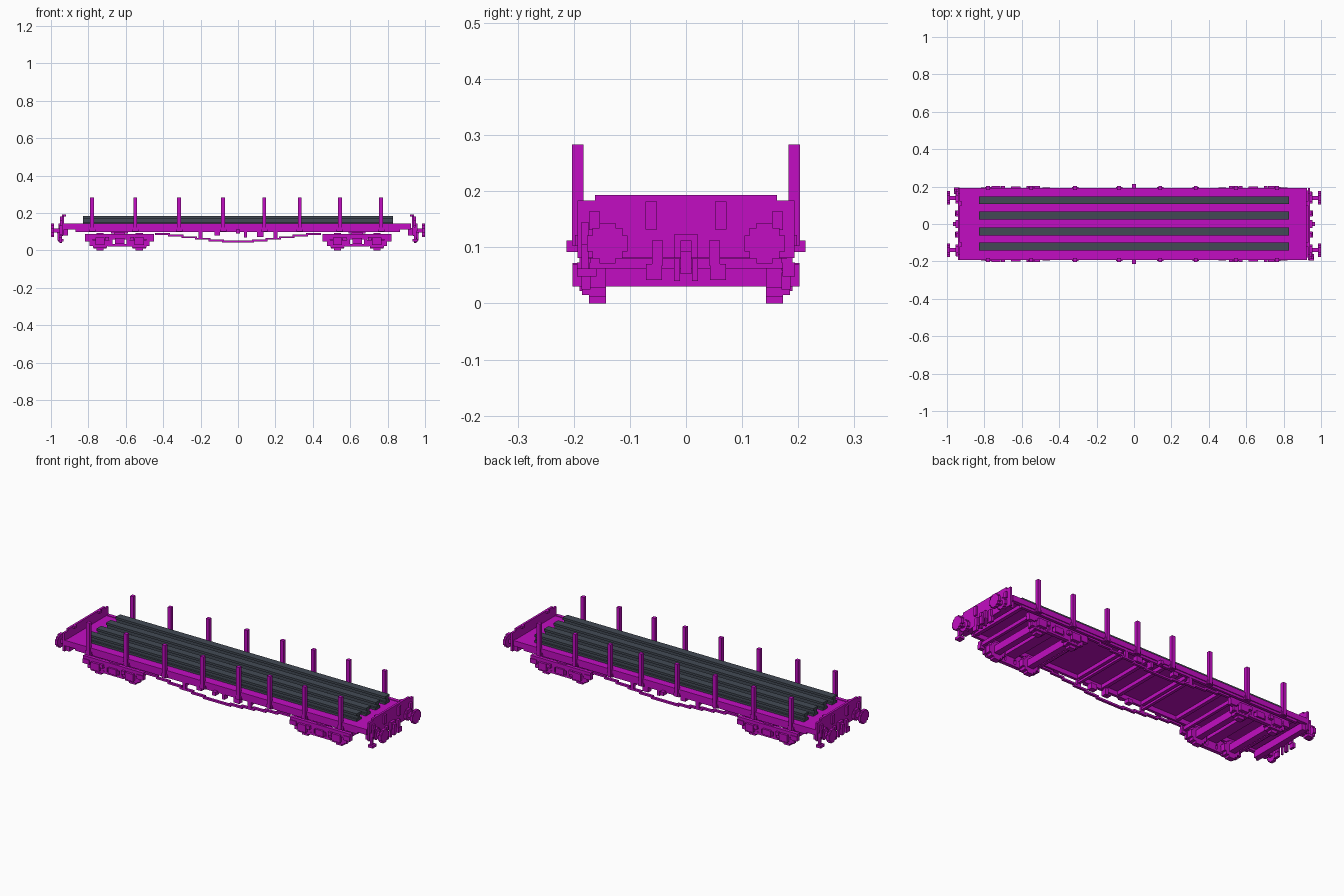
import bpy
import bmesh
from mathutils import Matrix, Vector

default_cube = bpy.data.objects.get("Cube")
if default_cube:
    bpy.data.objects.remove(default_cube, do_unlink=True)


def make_material(name, colour):
    material = bpy.data.materials.new(name)
    material.use_nodes = True
    material.diffuse_color = colour
    shader = material.node_tree.nodes["Principled BSDF"]
    shader.inputs["Base Color"].default_value = colour
    shader.inputs["Roughness"].default_value = 0.8
    return material


magenta = make_material("magenta paint", (0.54, 0.004, 0.54, 1))
slate = make_material("dark slate steel", (0.055, 0.068, 0.09, 1))


def box(centre, size):
    """A block described by its centre and full size."""
    return Vector(centre), Vector(size)


def span(x, y, z):
    """A block described by its low and high value on each axis."""
    low, high = Vector((x[0], y[0], z[0])), Vector((x[1], y[1], z[1]))
    return (low + high) / 2, high - low


def stepped_disc(centre, radius, thickness, axis):
    """A blocky disc made of three overlapping plates."""
    blocks = []
    for wide, tall in ((1.0, 0.4), (0.75, 0.75), (0.4, 1.0)):
        across, up = 2 * radius * wide, 2 * radius * tall
        size = (across, thickness, up) if axis == "y" else (thickness, across, up)
        blocks.append(box(centre, size))
    return blocks


def mirrored(blocks, axis=1):
    """The blocks together with their reflection."""
    result = list(blocks)
    for centre, size in blocks:
        other = centre.copy()
        other[axis] = -other[axis]
        result.append((other, size))
    return result


def turned(blocks):
    """The blocks together with a copy turned half round."""
    return blocks + [(Vector((-c.x, -c.y, c.z)), s) for c, s in blocks]


def build(name, blocks, material=magenta):
    mesh = bpy.data.meshes.new(name)
    bm = bmesh.new()
    for centre, size in blocks:
        place = Matrix.Translation(centre) @ Matrix.Diagonal(size).to_4x4()
        bmesh.ops.create_cube(bm, size=1, matrix=place)
    bm.to_mesh(mesh)
    bm.free()
    mesh.materials.append(material)
    part = bpy.data.objects.new(name, mesh)
    bpy.context.collection.objects.link(part)
    return part


# Deck, side sills and ribs below the floor
build("deck", [span((-0.935, 0.925), (-0.185, 0.185), (0.125, 0.14))])
build("side_sills", mirrored([
    span((-0.935, 0.925), (0.173, 0.193), (0.113, 0.143)),
    span((-0.87, 0.865), (0.173, 0.188), (0.1, 0.115)),
]))
ribs = [box((x, 0, 0.115), (0.02, 0.35, 0.02))
        for x in (-0.85, -0.42, -0.2, -0.05, 0.05, 0.2, 0.42, 0.85)]
build("cross_ribs", ribs)

# Side stakes with their sockets
stakes, sockets = [], []
for x in (-0.78, -0.55, -0.315, -0.08, 0.14, 0.33, 0.545, 0.765):
    stakes.append(box((x, 0.193, 0.193), (0.02, 0.02, 0.18)))
    sockets.append(box((x, 0.19, 0.112), (0.035, 0.016, 0.02)))
build("stakes", mirrored(stakes))
build("stake_sockets", mirrored(sockets))

# Load of four long steel beams with a narrow web
beams = []
for y in (-0.12, -0.04, 0.045, 0.127):
    for z in (0.147, 0.178):
        beams.append(box((0, y, z), (1.655, 0.041, 0.012)))
    beams.append(box((0, y, 0.163), (1.655, 0.02, 0.03)))
build("steel_beams", beams, slate)

# End walls, posts, headstocks, buffers and couplings
walls, buffers, couplings = [], [], []
for side in (-1, 1):
    face = 0.935 * side
    walls += [
        box((face, 0, 0.137), (0.012, 0.324, 0.113)),
        box((face, 0, 0.132), (0.012, 0.386, 0.102)),
        box((face - 0.012 * side, 0, 0.1), (0.03, 0.36, 0.04)),
    ]
    walls += mirrored([
        box((face + 0.01 * side, 0.062, 0.157), (0.012, 0.02, 0.05)),
        box((face + 0.01 * side, 0.163, 0.147), (0.012, 0.02, 0.033)),
        box((face - 0.01 * side, 0.11, 0.187), (0.012, 0.02, 0.012)),
    ])
    buffers += mirrored(
        stepped_disc((0.992 * side, 0.14, 0.107), 0.036, 0.016, "x")
        + stepped_disc((0.945 * side, 0.14, 0.107), 0.03, 0.02, "x")
        + [box((0.965 * side, 0.14, 0.107), (0.05, 0.022, 0.022))])
    couplings += [
        box((face + 0.012 * side, 0, 0.102), (0.016, 0.042, 0.042)),
        box((face + 0.022 * side, 0, 0.102), (0.024, 0.02, 0.02)),
        box((face + 0.025 * side, 0, 0.072), (0.012, 0.02, 0.04)),
    ]
    couplings += mirrored([
        box((face + 0.012 * side, 0.051, 0.09), (0.014, 0.02, 0.045)),
        box((face + 0.014 * side, 0.057, 0.056), (0.014, 0.028, 0.028)),
        box((face + 0.012 * side, 0.016, 0.06), (0.01, 0.01, 0.04)),
    ])
build("end_walls", walls)
build("buffers", buffers)
build("couplings", couplings)

# Shunter steps on opposite corners
build("corner_steps", turned([
    box((-0.948, 0.18, 0.09), (0.012, 0.012, 0.07)),
    box((-0.948, 0.177, 0.055), (0.03, 0.035, 0.014)),
    box((-0.955, 0.18, 0.125), (0.01, 0.012, 0.04)),
]))

# Bogies: frames, axle boxes, springs, wheels and axles
for name, middle in (("left", 0.637), ("right", -0.633)):
    frame = [
        box((middle, 0.18, 0.08), (0.37, 0.02, 0.016)),
        box((middle, 0.18, 0.066), (0.33, 0.02, 0.014)),
        box((middle, 0.18, 0.028), (0.13, 0.02, 0.012)),
        box((middle, 0.185, 0.05), (0.05, 0.03, 0.032)),
    ]
    wheels, axles = [], []
    for side in (-1, 1):
        axle = middle + 0.105 * side
        frame += [
            box((axle, 0.185, 0.05), (0.05, 0.035, 0.04)),
            box((axle, 0.178, 0.04), (0.11, 0.016, 0.03)),
            box((axle, 0.178, 0.025), (0.075, 0.014, 0.02)),
            box((axle + 0.06 * side, 0.183, 0.06), (0.04, 0.022, 0.025)),
            box((middle + 0.045 * side, 0.18, 0.045), (0.016, 0.02, 0.04)),
            box((axle - 0.038 * side, 0.192, 0.062), (0.02, 0.02, 0.02)),
        ]
        wheels += stepped_disc((axle, 0.158, 0.047), 0.047, 0.03, "y")
        axles.append(box((axle, 0, 0.05), (0.035, 0.32, 0.04)))
        axles.append(box((middle + 0.17 * side, 0, 0.072), (0.016, 0.35, 0.02)))
    build(name + "_bogie_frames", mirrored(frame))
    build(name + "_bogie_wheels", mirrored(wheels))
    build(name + "_bogie_axles", axles)
    build(name + "_bogie_bolster", [
        box((middle, 0, 0.08), (0.06, 0.36, 0.03)),
        box((middle, 0, 0.11), (0.09, 0.12, 0.04)),
    ])

# Stepped truss rods hanging under both sills
truss = [box((0, 0.18, 0.047), (0.17, 0.014, 0.01))]
start, steps = 0.08, 5
length = 0.36 / steps
for i in range(steps):
    x = start + length * (i + 0.5)
    truss += mirrored([box((x, 0.18, 0.054 + 0.0085 * i), (length + 0.01, 0.014, 0.01))], 0)
truss += mirrored([box((0.2, 0.18, 0.083), (0.02, 0.014, 0.045))], 0)
build("truss_rods", mirrored(truss))

# Brake gear and hand wheels at the middle of the wagon
build("brake_gear", mirrored([
    box((0.04, 0.17, 0.088), (0.016, 0.03, 0.035)),
    box((0.12, 0.17, 0.086), (0.035, 0.03, 0.03)),
    box((-0.11, 0.17, 0.09), (0.03, 0.03, 0.02)),
    box((0, 0.198, 0.102), (0.02, 0.03, 0.02)),
]))
build("brake_beams", mirrored([box((0.2, 0, 0.085), (0.016, 0.36, 0.012))], 0))
